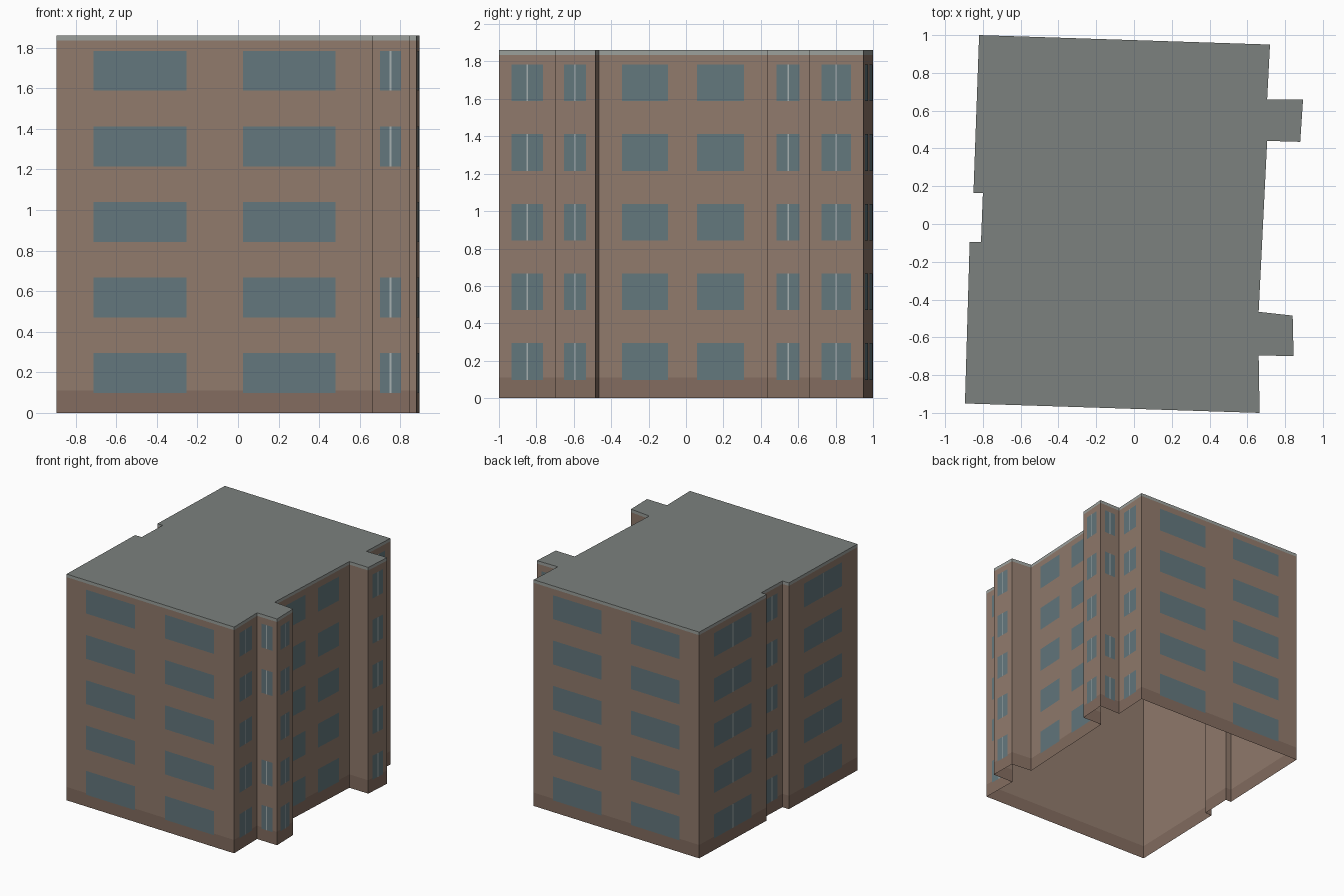
import bpy
from mathutils import Vector

if "Cube" in bpy.data.objects:
    bpy.data.objects.remove(bpy.data.objects["Cube"])

HEIGHT = 1.86
PLINTH_TOP = 0.11
CORNICE_BASE = 1.835
FLOORS = [0.098 + 0.3725 * i for i in range(5)]
WINDOW_H = 0.196

# Footprint, anticlockwise seen from above
PLAN = [(-0.895, -0.95), (0.665, -1.0), (0.66, -0.695), (0.845, -0.70),
        (0.84, -0.485), (0.66, -0.465), (0.705, 0.44), (0.88, 0.435),
        (0.895, 0.66), (0.705, 0.66), (0.72, 0.95), (-0.82, 1.0),
        (-0.85, 0.165), (-0.80, 0.165), (-0.81, -0.095), (-0.87, -0.095)]
EDGES = [(Vector(p), Vector(PLAN[(i + 1) % len(PLAN)])) for i, p in enumerate(PLAN)]

# Window layouts along a wall, as fractions of its length
PAIR = [(0.117, 0.411), (0.589, 0.882)]
LONG_PAIR = [(0.135, 0.409), (0.58, 0.856)]
SINGLE = [(0.22, 0.77)]
ALL = range(5)
NO_MIDDLE = (0, 1, 3, 4)
# wall index: (windows, floors, has centre mullion)
WINDOWS = {0: (PAIR, ALL, False), 1: (SINGLE, ALL, True),
           2: (SINGLE, NO_MIDDLE, True), 3: (SINGLE, ALL, True),
           5: (LONG_PAIR, ALL, False), 7: (SINGLE, ALL, True),
           8: (SINGLE, NO_MIDDLE, True), 9: (SINGLE, ALL, True),
           10: (PAIR, ALL, False), 11: (SINGLE, ALL, True),
           13: (SINGLE, ALL, True), 15: (SINGLE, ALL, True)}


def make(name, faces, colour):
    """Mesh object from a list of face corner loops."""
    verts, polys, lookup = [], [], {}
    for face in faces:
        poly = []
        for co in face:
            key = tuple(round(c, 5) for c in co)
            if key not in lookup:
                lookup[key] = len(verts)
                verts.append(key)
            poly.append(lookup[key])
        polys.append(poly)
    mesh = bpy.data.meshes.new(name)
    mesh.from_pydata(verts, [], polys)
    mat = bpy.data.materials.new(name)
    mat.diffuse_color = (*colour, 1)
    mat.use_nodes = True
    mat.node_tree.nodes["Principled BSDF"].inputs["Base Color"].default_value = mat.diffuse_color
    mesh.materials.append(mat)
    obj = bpy.data.objects.new(name, mesh)
    bpy.context.collection.objects.link(obj)
    return obj


def panel(a, b, f0, f1, z0, z1, out=0.0):
    """Upright rectangle on the wall a-b, pushed outward a little."""
    d = (b - a).normalized()
    n = Vector((d.y, -d.x)) * out
    p, q = a.lerp(b, f0) + n, a.lerp(b, f1) + n
    return [(p.x, p.y, z0), (q.x, q.y, z0), (q.x, q.y, z1), (p.x, p.y, z1)]


def band(z0, z1):
    return [panel(a, b, 0, 1, z0, z1) for a, b in EDGES]


# Shell, open underneath
make("plinth", band(0, PLINTH_TOP), (0.225, 0.15, 0.115))
make("walls", band(PLINTH_TOP, CORNICE_BASE), (0.28, 0.195, 0.15))
make("cornice", band(CORNICE_BASE, HEIGHT), (0.33, 0.35, 0.33))
make("roof", [[(x, y, HEIGHT) for x, y in PLAN]], (0.20, 0.22, 0.21))

# Window panes and their centre mullions
panes, mullions = [], []
for i, (spans, floors, split) in WINDOWS.items():
    a, b = EDGES[i]
    half = 0.004 / (b - a).length
    for f in floors:
        z0, z1 = FLOORS[f], FLOORS[f] + WINDOW_H
        for f0, f1 in spans:
            panes.append(panel(a, b, f0, f1, z0, z1, 0.002))
            if split:
                mid = (f0 + f1) / 2
                mullions.append(panel(a, b, mid - half, mid + half, z0, z1, 0.0035))
make("window_panes", panes, (0.125, 0.185, 0.205))
make("window_mullions", mullions, (0.38, 0.43, 0.43))
